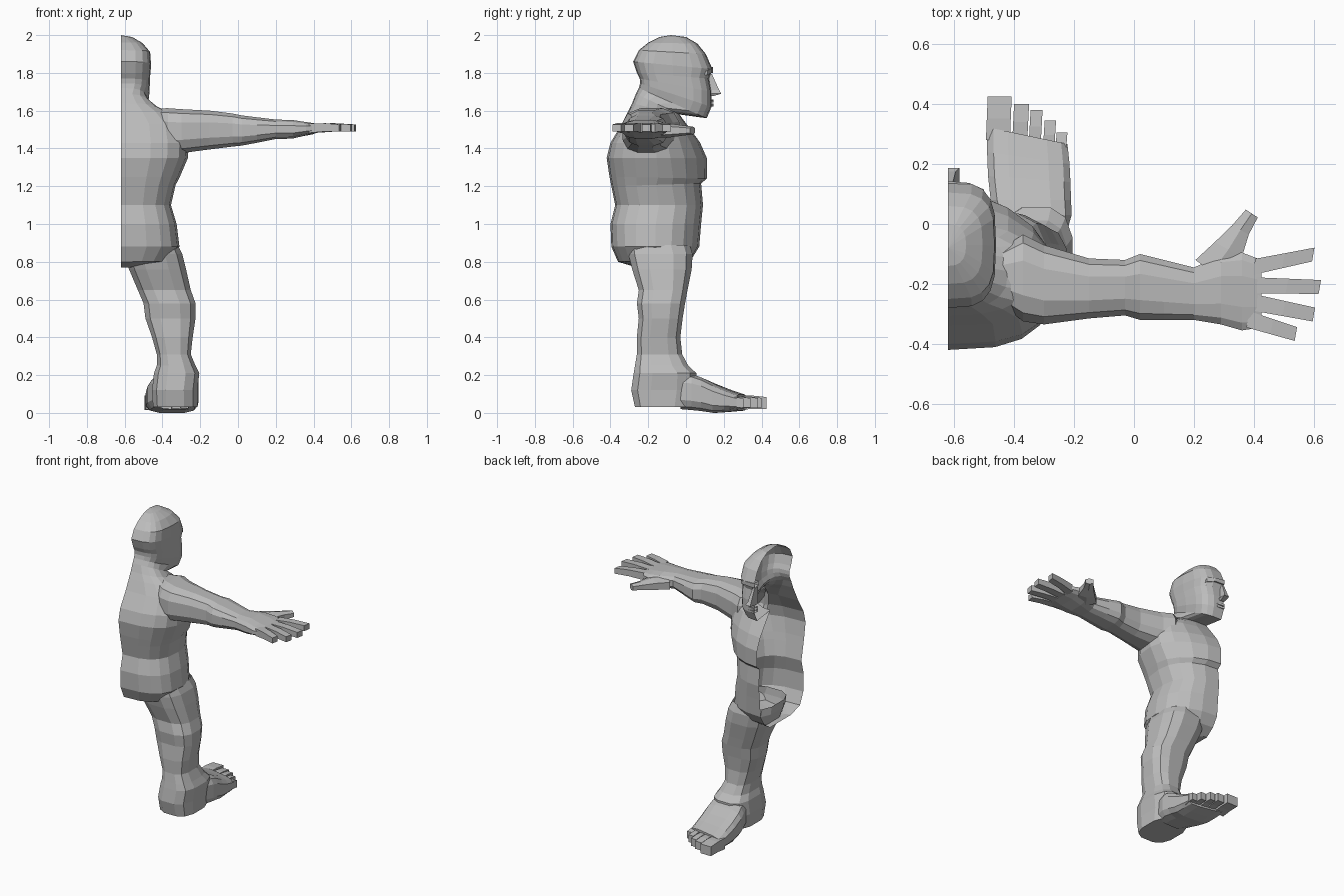
import bpy, bmesh, math
from mathutils import Vector as V

CUT = -0.62  # open plane where the half figure is cut

clay = bpy.data.materials.new("grey clay")
clay.diffuse_color = (0.5, 0.5, 0.5, 1)


def spow(v, p):
    return math.copysign(abs(v) ** p, v) if abs(v) > 1e-6 else 0.0


def loft(name, loops, closed=True, start=False, end=False, tip=None):
    """Skin a list of point loops into one flat-shaded object."""
    bm = bmesh.new()
    rows = [[bm.verts.new(p) for p in loop] for loop in loops]
    n = len(rows[0])
    span = range(n if closed else n - 1)
    for a, b in zip(rows, rows[1:]):
        for i in span:
            j = (i + 1) % n
            bm.faces.new((a[i], a[j], b[j], b[i]))
    if start:
        bm.faces.new(rows[0][::-1])
    if end:
        bm.faces.new(rows[-1])
    if tip:
        t = bm.verts.new(tip)
        for i in span:
            bm.faces.new((rows[-1][i], rows[-1][(i + 1) % n], t))
    bmesh.ops.recalc_face_normals(bm, faces=bm.faces)
    me = bpy.data.meshes.new(name)
    bm.to_mesh(me)
    bm.free()
    me.materials.append(clay)
    ob = bpy.data.objects.new(name, me)
    bpy.context.collection.objects.link(ob)
    return ob


def ring(c, u, v, n=12, p=0.7):
    """Rounded-box loop about c with half axes u and v."""
    k = math.cos(math.pi / n) ** p
    out = []
    for i in range(n):
        t = 2 * math.pi * (i + 0.5) / n
        out.append(V(c) + V(u) * (spow(math.cos(t), p) / k) + V(v) * (spow(math.sin(t), p) / k))
    return out


def slab(axis, at, a0, a1, b0, b1, n=12, p=0.7, skew=0.0):
    """Loop at a position on an axis, given by the extents of the other two axes."""
    ca, cb, ha, hb = (a0 + a1) / 2, (b0 + b1) / 2, (a1 - a0) / 2, (b1 - b0) / 2
    if axis == "x":
        return ring((at, ca, cb), (0, ha, 0), (0, 0, hb), n, p)
    if axis == "y":
        return ring((ca, at, cb), (ha, skew, 0), (0, 0, hb), n, p)
    return ring((ca, cb, at), (ha, 0, 0), (0, hb, 0), n, p)


def digit(name, a, b, u0, u1, h0, h1):
    """Square finger or toe from a to b with a slight knuckle in the middle."""
    a, b, u0, u1 = V(a), V(b), V(u0), V(u1)
    m = a.lerp(b, 0.5) + V((0, 0, 0.004))
    loft(name, [ring(a, u0, (0, 0, h0), 4), ring(m, (u0 + u1) / 2, (0, 0, (h0 + h1) / 2), 4),
                ring(b, u1, (0, 0, h1), 4)], end=True)


# torso and head: front z, back z, half width, front y, back y, front and back roundness
body = [
    (0.77, 0.77, .06, -.03, -.26, .7, .7), (0.815, 0.80, .25, .03, -.36, .75, .7),
    (0.88, 0.88, .31, .07, -.395, .85, .7), (1.00, 1.00, .295, .08, -.40, .85, .7),
    (1.10, 1.10, .265, .09, -.375, .85, .7), (1.215, 1.20, .29, .08, -.395, .9, .7),
    (1.24, 1.25, .31, .11, -.405, 1, .7), (1.35, 1.35, .355, .11, -.42, 1.1, .7),
    (1.43, 1.43, .36, .075, -.40, 1.1, .7), (1.52, 1.53, .34, .01, -.34, 1, .7),
    (1.56, 1.60, .27, -.02, -.305, .9, .75), (1.575, 1.64, .20, -.03, -.285, .85, .75),
    (1.58, 1.69, .155, -.035, -.265, .8, .8),
    (1.56, 1.72, .138, .11, -.25, .6, .6), (1.62, 1.745, .15, .135, -.243, .6, .6),
    (1.70, 1.77, .153, .135, -.245, .6, .6), (1.77, 1.80, .155, .122, -.26, .6, .6),
    (1.82, 1.86, .16, .14, -.28, .6, .6), (1.90, 1.92, .155, .105, -.25, .6, .6),
    (1.955, 1.96, .115, .06, -.20, .65, .65), (1.99, 1.99, .06, 0, -.14, .8, .8)]
N = 10
loops = []
for zf, zb, w, yf, yb, pf, pb in body:
    row = []
    for i in range(N + 1):
        t = math.pi * i / N
        p = pf if i < N / 2 else pb
        c, s = spow(math.cos(t), p), spow(math.sin(t), p)
        row.append((CUT + w * s, (yf + yb) / 2 + (yf - yb) / 2 * c, (zf + zb) / 2 + (zf - zb) / 2 * c))
    loops.append(row)
loft("torso_and_head", loops, closed=False, start=True, tip=(CUT, -.08, 2.0))

# face details
loft("nose", [slab("z", 1.795, CUT, -.605, .10, .137, 4), slab("z", 1.71, CUT, -.595, .10, .175, 4),
              slab("z", 1.69, CUT, -.583, .10, .187, 4), slab("z", 1.677, CUT, -.59, .10, .145, 4)],
     start=True, end=True)
loft("brow", [slab("x", CUT, .09, .143, 1.80, 1.83, 4), slab("x", -.55, .09, .137, 1.80, 1.825, 4),
              slab("x", -.50, .07, .115, 1.79, 1.81, 4)], end=True)
for name, z in (("upper_lip", 1.65), ("lower_lip", 1.63)):
    loft(name, [slab("x", CUT, .10, .145, z - .008, z + .008, 4),
                slab("x", -.57, .10, .133, z - .004, z + .004, 4)], end=True)

# arm and palm: x, y extents, z extents
arm = [(-.44, -.27, -.08, 1.42, 1.612), (-.37, -.325, -.035, 1.37, 1.613), (-.30, -.335, -.07, 1.375, 1.608),
       (-.15, -.315, -.115, 1.395, 1.60), (-.03, -.305, -.12, 1.41, 1.585),
       (.02, -.32, -.10, 1.415, 1.575), (.10, -.32, -.12, 1.43, 1.565),
       (.20, -.32, -.145, 1.45, 1.553), (.29, -.335, -.105, 1.452, 1.55),
       (.36, -.355, -.095, 1.47, 1.54), (.425, -.345, -.12, 1.485, 1.53)]
loft("arm_and_palm", [slab("x", *r) for r in arm], end=True)

# fingers: base and tip (x, y)
for name, x0, y0, x1, y1 in (("index_finger", .40, -.143, .598, -.102), ("middle_finger", .40, -.205, .62, -.21),
                             ("ring_finger", .40, -.262, .60, -.302), ("little_finger", .38, -.318, .54, -.367)):
    digit(name, (x0, y0, 1.507), (x1, y1, 1.508), (.005, .027, 0), (.004, .023, 0), .025, .019)

# thumb with its fleshy base
loft("thumb", [ring((.26, -.16, 1.495), (.055, -.04, 0), (0, 0, .035), 6),
               ring((.315, -.085, 1.495), (.045, -.025, 0), (0, 0, .033), 6),
               ring((.355, -.02, 1.495), (.028, -.015, 0), (0, 0, .025), 6),
               ring((.393, .035, 1.495), (.02, -.013, 0), (0, 0, .019), 6)], end=True)

# leg: z, x extents, y extents
leg = [(.89, -.60, -.32, -.31, .02), (.84, -.60, -.295, -.305, .035), (.76, -.577, -.275, -.285, .03),
       (.65, -.53, -.25, -.25, .008), (.58, -.50, -.225, -.26, -.005), (.50, -.49, -.225, -.25, -.018),
       (.40, -.455, -.24, -.26, -.03), (.31, -.43, -.25, -.26, -.02), (.25, -.43, -.225, -.27, .012),
       (.21, -.445, -.205, -.277, .055), (.12, -.455, -.215, -.29, .055), (.03, -.45, -.215, -.27, .03)]
loft("leg", [slab("z", *r) for r in leg], end=True)

# foot: y, x extents, z extents, slant of the loop
foot = [(-.03, -.44, -.225, .02, .21, 0), (.03, -.462, -.208, .015, .205, 0), (.08, -.478, -.21, .01, .188, 0),
        (.15, -.487, -.212, 0, .155, -.01), (.22, -.49, -.215, .005, .125, -.02), (.295, -.49, -.222, .012, .098, -.028)]
loft("foot", [slab("y", *r[:5], p=.55, skew=r[5]) for r in foot], end=True)

# toes: centre x, base y, tip y, half width, half height
for name, x, y0, y1, w, h in (("big_toe", -.45, .28, .425, .04, .032), ("second_toe", -.377, .28, .40, .025, .027),
                              ("third_toe", -.327, .27, .38, .02, .026), ("fourth_toe", -.281, .25, .345, .019, .025),
                              ("little_toe", -.242, .23, .305, .018, .024)):
    digit(name, (x - .004, y0, .053), (x + .002, y1, .052), (w, 0, 0), (w, 0, 0), h + .006, h)
